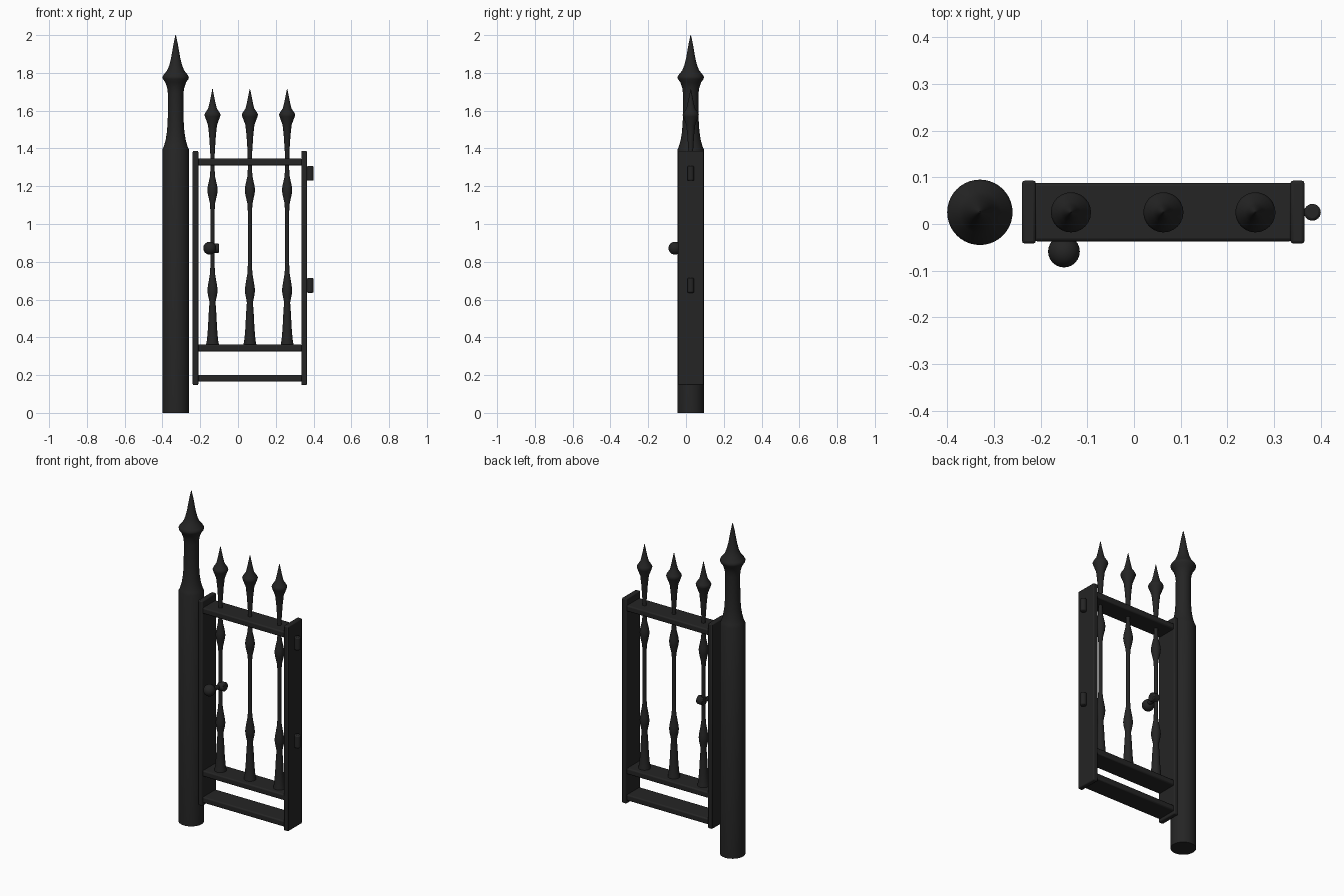
import bpy, bmesh, math
from mathutils import Matrix, Vector

cube = bpy.data.objects.get("Cube")
if cube:
    bpy.data.objects.remove(cube, do_unlink=True)

iron = bpy.data.materials.new("black_iron")
iron.use_nodes = True
COLOUR = (0.018, 0.018, 0.018, 1)
iron.diffuse_color = COLOUR
iron.node_tree.nodes["Principled BSDF"].inputs["Base Color"].default_value = COLOUR

MID = 0.025  # depth of the gate's centre plane


def finish(bm, name, bevel=0, angle=35):
    bmesh.ops.recalc_face_normals(bm, faces=bm.faces)
    mesh = bpy.data.meshes.new(name)
    bm.to_mesh(mesh)
    bm.free()
    mesh.materials.append(iron)
    ob = bpy.data.objects.new(name, mesh)
    bpy.context.collection.objects.link(ob)
    if bevel:
        mod = ob.modifiers.new("edges", 'BEVEL')
        mod.width, mod.segments = bevel, 2
        mod.limit_method = 'ANGLE'
    bpy.ops.object.select_all(action='DESELECT')
    bpy.context.view_layer.objects.active = ob
    ob.select_set(True)
    bpy.ops.object.shade_smooth_by_angle(angle=math.radians(angle))
    return ob


def box(name, lo, hi, bevel):
    bm = bmesh.new()
    lo, hi = Vector(lo), Vector(hi)
    bmesh.ops.create_cube(bm, size=1, matrix=Matrix.Translation((lo + hi) / 2)
                          @ Matrix.Diagonal((*(hi - lo), 1)))
    return finish(bm, name, bevel)


def lathe(name, profile, x, segments=32):
    """Turned part from (radius, height) pairs, closed at the bottom."""
    bm = bmesh.new()
    rings = []
    for r, z in profile:
        rings.append([bm.verts.new((x + r * math.cos(a), MID + r * math.sin(a), z))
                      for a in (math.tau * i / segments for i in range(segments))])
    for a, b in zip(rings, rings[1:]):
        for i in range(segments):
            j = (i + 1) % segments
            bm.faces.new((a[i], a[j], b[j], b[i]))
    bm.faces.new(rings[0])
    bm.faces.new(rings[-1])
    return finish(bm, name, angle=40)


def rod(name, start, end, radius, bevel=0):
    start, end = Vector(start), Vector(end)
    d = end - start
    bm = bmesh.new()
    bmesh.ops.create_cone(bm, cap_ends=True, segments=24, radius1=radius, radius2=radius,
                          depth=d.length, matrix=Matrix.Translation((start + end) / 2)
                          @ d.to_track_quat('Z', 'Y').to_matrix().to_4x4())
    return finish(bm, name, bevel)


# Round post with spear finial
lathe("gate_post", [(0.07, 0), (0.07, 1.395), (0.063, 1.41), (0.053, 1.445), (0.046, 1.49),
                    (0.042, 1.55), (0.041, 1.69), (0.045, 1.72), (0.055, 1.75),
                    (0.068, 1.768), (0.07, 1.778), (0.065, 1.788), (0.045, 1.813),
                    (0.034, 1.84), (0.024, 1.88), (0.012, 1.95), (0.0015, 2.0)], -0.33, 40)

# Frame uprights and rails
for side, x in (("right", -0.24), ("left", 0.335)):
    box(side + "_upright", (x, -0.042, 0.147), (x + 0.03, 0.093, 1.387), 0.006)
for name, z in (("bottom_rail", 0.165), ("middle_rail", 0.325), ("top_rail", 1.31)):
    box(name, (-0.215, -0.037, z), (0.34, 0.088, z + 0.036), 0.007)

# Three turned bars with spear heads
bar = [(0.036, 0.35), (0.029, 0.39), (0.024, 0.45), (0.02, 0.53), (0.016, 0.585),
       (0.025, 0.63), (0.027, 0.65), (0.024, 0.675), (0.013, 0.74), (0.0105, 0.8),
       (0.0105, 1.06), (0.014, 1.11), (0.025, 1.16), (0.027, 1.18), (0.025, 1.2),
       (0.014, 1.25), (0.011, 1.29), (0.012, 1.38), (0.018, 1.47), (0.024, 1.525),
       (0.04, 1.568), (0.043, 1.578), (0.039, 1.588), (0.023, 1.612), (0.015, 1.645),
       (0.008, 1.68), (0.001, 1.715)]
for i, x in enumerate((-0.135, 0.063, 0.26)):
    lathe(f"spear_bar_{i + 1}", bar, x, 24)

# Latch with round knob
bm = bmesh.new()
bmesh.ops.create_uvsphere(bm, u_segments=24, v_segments=16, radius=0.034,
                          matrix=Matrix.Translation((-0.15, -0.059, 0.872)))
finish(bm, "knob")
rod("knob_stem", (-0.14, -0.05, 0.872), (-0.135, MID, 0.872), 0.013)
rod("latch_body", (-0.143, MID, 0.872), (-0.101, MID, 0.872), 0.026, 0.005)

# Hinge barrels
for name, z in (("upper_hinge", 1.268), ("lower_hinge", 0.675)):
    rod(name, (0.382, MID, z - 0.039), (0.382, MID, z + 0.039), 0.018, 0.006)
    box(name + "_plate", (0.355, MID - 0.008, z - 0.03), (0.38, MID + 0.008, z + 0.03), 0.003)
